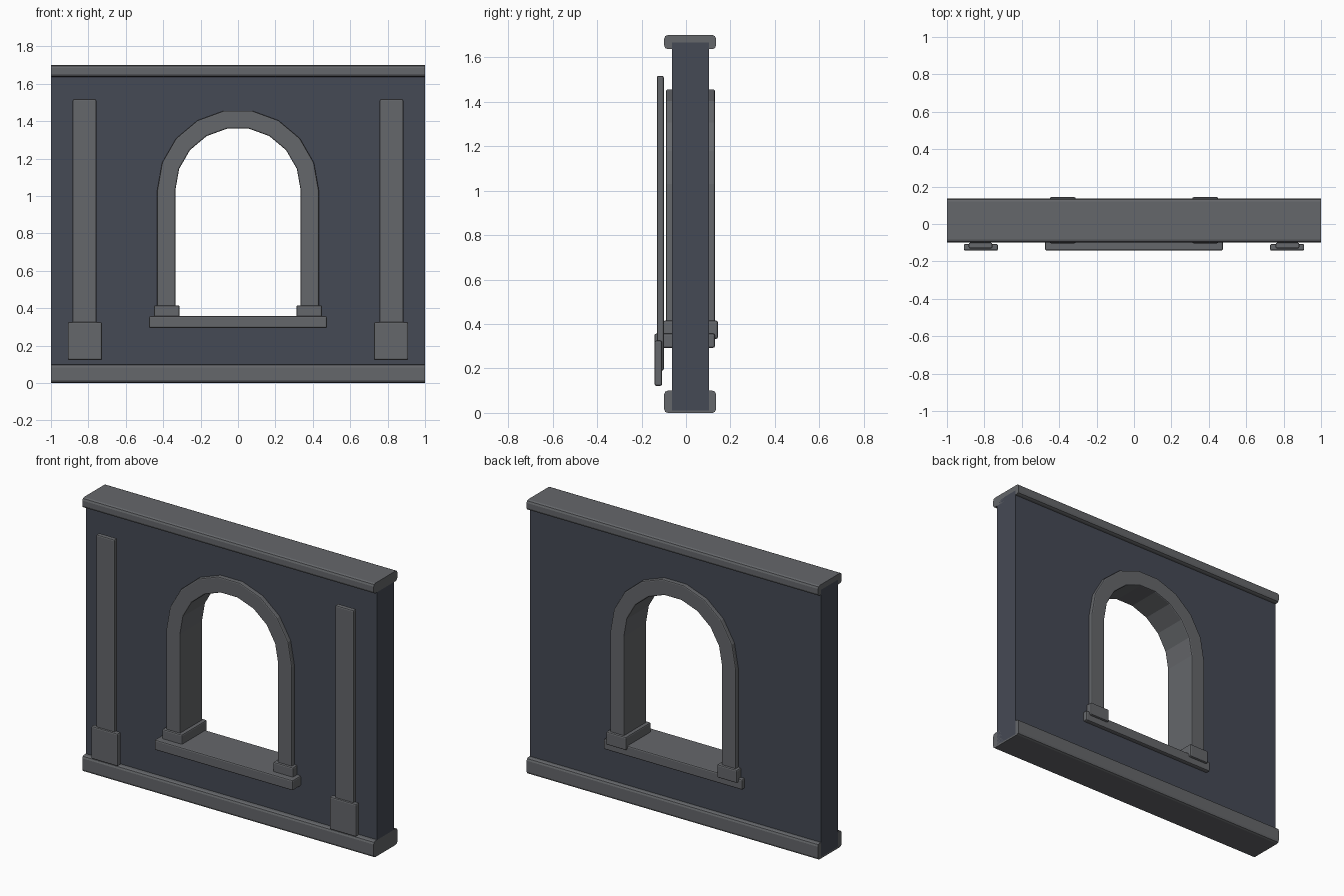
import bpy, bmesh, math

if "Cube" in bpy.data.objects:
    bpy.data.objects.remove(bpy.data.objects["Cube"])


def material(name, colour):
    m = bpy.data.materials.new(name)
    m.diffuse_color = (*colour, 1)
    m.use_nodes = True
    m.node_tree.nodes["Principled BSDF"].inputs["Base Color"].default_value = m.diffuse_color
    return m


STONE = material("stone_grey", (0.13, 0.135, 0.145))
WALL = material("wall_slate", (0.06, 0.068, 0.09))


def prism(name, profile, y0, y1, mat=STONE, bevel=0.0, sharp_edges=None):
    """Extrude an xz profile from y0 to y1; bevel edges chosen by a test."""
    bm = bmesh.new()
    front = [bm.verts.new((x, y0, z)) for x, z in profile]
    back = [bm.verts.new((x, y1, z)) for x, z in profile]
    n = len(profile)
    bm.faces.new(front)
    bm.faces.new(back[::-1])
    for i in range(n):
        j = (i + 1) % n
        bm.faces.new((front[j], front[i], back[i], back[j]))
    bmesh.ops.recalc_face_normals(bm, faces=bm.faces)
    if bevel:
        edges = [e for e in bm.edges if sharp_edges is None or sharp_edges(e)]
        bmesh.ops.bevel(bm, geom=edges, offset=bevel, segments=2, profile=0.5,
                        affect='EDGES', clamp_overlap=True)
    me = bpy.data.meshes.new(name)
    bm.to_mesh(me)
    bm.free()
    me.materials.append(mat)
    ob = bpy.data.objects.new(name, me)
    bpy.context.collection.objects.link(ob)
    return ob


def rect(x0, x1, z0, z1):
    return [(x0, z0), (x1, z0), (x1, z1), (x0, z1)]


def along_x(e):
    a, b = (v.co for v in e.verts)
    return abs(a.x - b.x) > 1.0


# Arch measurements: springing height, radii and number of stones
SPRING, R_IN, R_OUT, STONES = 1.03, 0.335, 0.432, 9


def polar(r, i):
    a = math.pi * i / STONES
    return (r * math.cos(a), SPRING + r * math.sin(a))


# Wall panel with an arched opening hidden behind the stone surround
wall = prism("wall", rect(-1, 1, 0.01, 1.667), -0.063, 0.104, WALL)
hole = [(-0.38, 0.32), (0.38, 0.32)] + [polar(0.38, i) for i in range(STONES + 1)]
cutter = prism("opening_cutter", hole, -0.5, 0.5, WALL)
cutter.hide_render = True
cut = wall.modifiers.new("opening", 'BOOLEAN')
cut.operation = 'DIFFERENCE'
cut.solver = 'EXACT'
cut.object = cutter
bpy.context.view_layer.objects.active = wall
bpy.ops.object.modifier_apply(modifier=cut.name)
bpy.data.objects.remove(cutter)

# Plinth and coping run the full width
prism("base_plinth", rect(-1, 1, 0, 0.10), -0.098, 0.135, bevel=0.016, sharp_edges=along_x)
prism("top_coping", rect(-1, 1, 1.637, 1.70), -0.098, 0.135, bevel=0.016, sharp_edges=along_x)

# Arch stones: only the long outer and inner edges are eased
for i in range(STONES):
    quad = [polar(R_IN, i), polar(R_OUT, i), polar(R_OUT, i + 1), polar(R_IN, i + 1)]
    ends = [{quad[0], quad[1]}, {quad[2], quad[3]}]

    def long_edge(e):
        a, b = (v.co for v in e.verts)
        if abs(a.y - b.y) > 0.01:
            return False
        ra, rb = (math.hypot(c.x, c.z - SPRING) for c in (a, b))
        return abs(ra - rb) < 0.01

    prism(f"arch_stone_{i + 1}", quad, -0.09, 0.13, bevel=0.007, sharp_edges=long_edge)


def upright(e):
    a, b = (v.co for v in e.verts)
    return abs(a.z - b.z) > 0.3


# Window sill
prism("sill", rect(-0.475, 0.475, 0.293, 0.357), -0.142, 0.13, bevel=0.008)

# Jambs, jamb feet and the front pilasters on both sides
for side, s in (("left", -1), ("right", 1)):
    def box(name, x0, x1, z0, z1, y0, y1, bevel=0.008, test=None):
        xs = sorted((s * x0, s * x1))
        prism(f"{side}_{name}", rect(*xs, z0, z1), y0, y1, bevel=bevel, sharp_edges=test)

    box("jamb", R_IN, R_OUT, 0.34, SPRING, -0.09, 0.13, 0.007, upright)
    box("jamb_foot", 0.312, 0.45, 0.333, 0.415, -0.104, 0.144)
    box("pilaster_shaft", 0.757, 0.884, 0.19, 1.517, -0.131, -0.10)
    box("pilaster_base", 0.727, 0.91, 0.122, 0.325, -0.142, -0.107)
